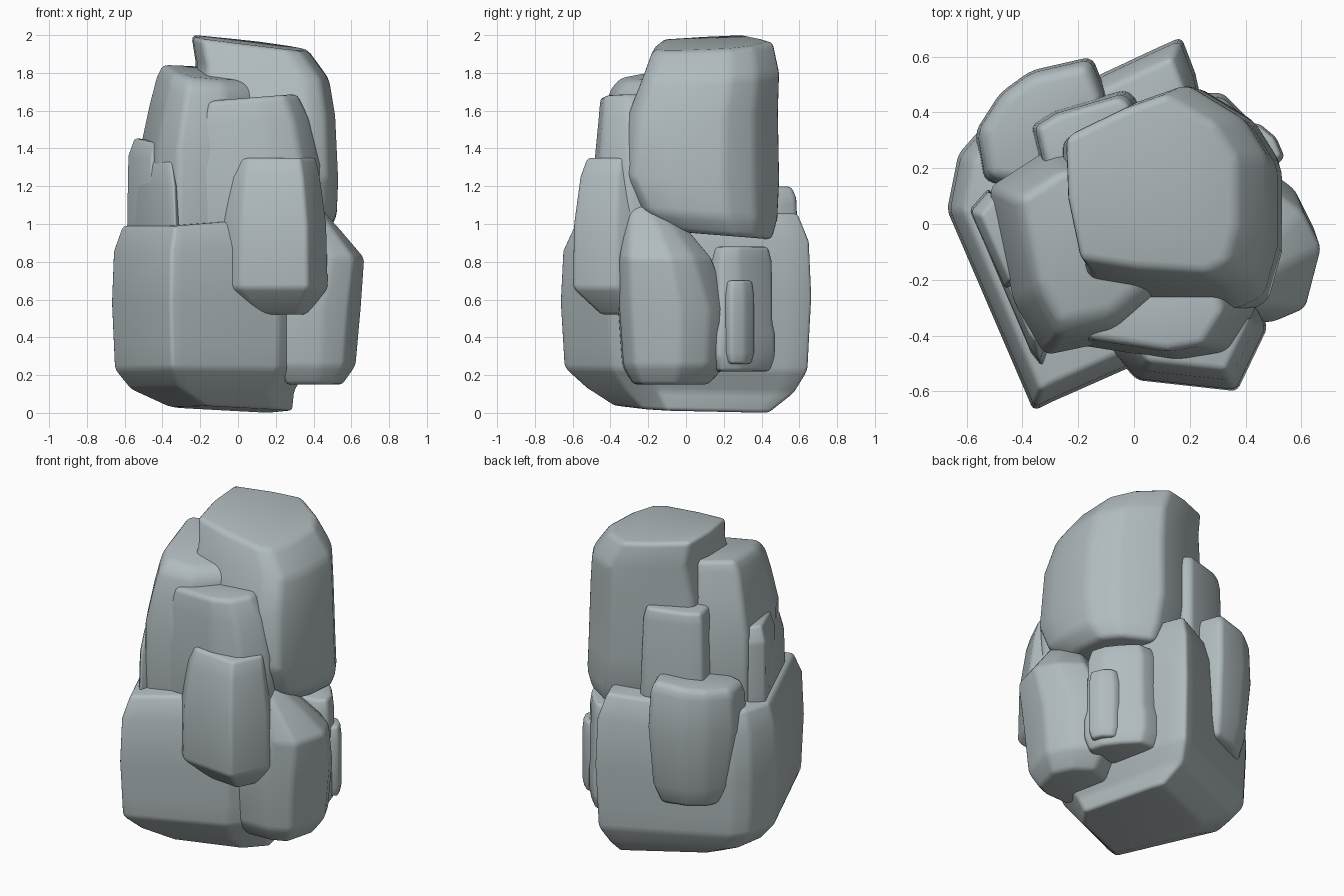
import bpy
import bmesh
from mathutils import Vector

default_cube = bpy.data.objects.get("Cube")
if default_cube:
    bpy.data.objects.remove(default_cube, do_unlink=True)

# One stone colour for every boulder
STONE_COLOUR = (0.44, 0.50, 0.52, 1.0)
stone = bpy.data.materials.new("blue_grey_stone")
stone.use_nodes = True
stone.diffuse_color = STONE_COLOUR
shader = next(node for node in stone.node_tree.nodes if node.type == "BSDF_PRINCIPLED")
shader.inputs["Base Color"].default_value = STONE_COLOUR
shader.inputs["Roughness"].default_value = 0.8


def boulder(name, outline, layers, top_slope=(0, 0), bottom_slope=(0, 0), rounding=.03):
    """Loft a plan outline through layers of (height, scale, shift x, shift y)."""
    corners = [Vector(point) for point in outline]
    low = Vector((min(c.x for c in corners), min(c.y for c in corners)))
    high = Vector((max(c.x for c in corners), max(c.y for c in corners)))
    centre = (low + high) / 2
    top_slope, bottom_slope = Vector(top_slope), Vector(bottom_slope)

    bm = bmesh.new()
    rings = []
    for index, (height, scale, *shift) in enumerate(layers):
        offset = Vector(shift) if shift else Vector((0, 0))
        blend = index / (len(layers) - 1)
        slope = bottom_slope.lerp(top_slope, blend)
        ring = []
        for corner in corners:
            local = (corner - centre) * scale
            place = centre + local + offset
            ring.append(bm.verts.new((place.x, place.y, height + slope.dot(local))))
        rings.append(ring)

    # Side walls between neighbouring rings, then the two caps
    count = len(corners)
    for lower, upper in zip(rings, rings[1:]):
        for i in range(count):
            j = (i + 1) % count
            bm.faces.new((lower[i], lower[j], upper[j], upper[i]))
    bm.faces.new(rings[0])
    bm.faces.new(rings[-1])
    bmesh.ops.recalc_face_normals(bm, faces=bm.faces)
    for face in bm.faces:
        face.smooth = True

    mesh = bpy.data.meshes.new(name)
    bm.to_mesh(mesh)
    bm.free()
    mesh.materials.append(stone)
    rock = bpy.data.objects.new(name, mesh)
    bpy.context.collection.objects.link(rock)

    # Worn, rounded edges
    bevel = rock.modifiers.new("worn_edges", "BEVEL")
    bevel.width = rounding
    bevel.segments = 3
    bevel.limit_method = "ANGLE"
    bevel.angle_limit = 0.3
    return rock


# Large block carrying the pile
boulder("base_boulder",
        outline=[(-.67, .05), (-.36, -.67), (-.3, -.64), (.22, -.41), (.38, -.2),
                 (.22, .54), (.17, .67), (.08, .63), (-.56, .33), (-.63, .25)],
        layers=[(.02, .62, .11, .03), (.12, .83, .01, .02), (.23, .97), (.36, .98),
                (.6, 1), (.88, .98), (1.02, .89)],
        top_slope=(.07, .03), bottom_slope=(-.04, -.03))

# Tall cap boulder at the summit
boulder("summit_boulder",
        outline=[(-.27, .3), (-.26, .02), (-.2, -.27), (.06, -.31), (.38, -.33), (.48, -.28),
                 (.53, -.1), (.53, .2), (.43, .36), (.2, .5), (0, .43)],
        layers=[(.94, .66, .07, .1), (1.05, .88, .04, .04), (1.25, 1), (1.6, .96, 0, .01),
                (1.8, .88, 0, .05), (1.96, .77, -.07, .06)],
        top_slope=(-.12, .04), bottom_slope=(0, -.08))

# Shoulder boulder leaning on the summit
boulder("shoulder_boulder",
        outline=[(-.52, .13), (-.43, -.28), (-.32, -.47), (-.08, -.42), (.12, -.25),
                 (0, .3), (-.32, .26)],
        layers=[(.85, 1), (1.4, 1), (1.6, .92, .02, 0), (1.74, .83, .03, 0),
                (1.8, .73, .03, .02)],
        top_slope=(-.12, .12))

# Pair of upright slabs on the front
boulder("front_slab_rear",
        outline=[(-.22, -.43), (.16, -.49), (.34, -.46), (.44, -.3), (.4, -.1), (-.18, -.1)],
        layers=[(.56, .75, .03, 0), (.75, .97), (1.3, 1), (1.54, .88, -.02, 0),
                (1.67, .72, -.03, -.02)],
        top_slope=(.08, 0))
boulder("front_slab_outer",
        outline=[(-.09, -.45), (.01, -.56), (.37, -.6), (.48, -.37), (.4, -.2), (0, -.2)],
        layers=[(.52, .55, .02, .06), (.66, 1), (1, .97), (1.25, .85, 0, .01),
                (1.35, .77, 0, .03)],
        rounding=.02)

# Bulging boulder on the left flank
boulder("flank_boulder",
        outline=[(.68, -.03), (.6, .13), (.44, .25), (.2, .15), (.22, -.37),
                 (.47, -.36), (.61, -.3)],
        layers=[(.15, .65, -.04, -.02), (.25, .9, -.03, 0), (.55, .97, -.02, 0),
                (.82, .8, .04, -.05), (.97, .56, -.03, -.1), (1.1, .28, -.08, -.16)])

# Small wedged stones behind the flank
boulder("wedge_stone",
        outline=[(.2, .13), (.45, .13), (.51, .18), (.48, .28), (.41, .37), (.32, .46), (.2, .46)],
        layers=[(.22, .9), (.3, 1.06), (.42, 1.06), (.48, .98), (.8, .96), (.88, .84)],
        rounding=.02)
boulder("wedge_chip",
        outline=[(.42, .2), (.51, .21), (.54, .24), (.51, .31), (.45, .36), (.38, .36)],
        layers=[(.26, .8), (.32, 1), (.62, 1), (.7, .85)],
        rounding=.015)

# Leaning flakes on the right side
boulder("side_flake_inner",
        outline=[(-.59, .05), (-.52, .13), (-.38, -.2), (-.46, -.24)],
        layers=[(.8, 1), (1.05, 1), (1.35, .95), (1.44, .82, .02, 0)],
        top_slope=(-.12, .05), rounding=.015)
boulder("side_flake_outer",
        outline=[(-.55, -.04), (-.47, 0), (-.3, -.42), (-.33, -.51), (-.37, -.46)],
        layers=[(.85, 1), (1, 1), (1.2, .92), (1.33, .65, .01, 0)],
        rounding=.015)

# Stones against the back
boulder("back_boulder",
        outline=[(-.57, .33), (-.54, .15), (-.3, .1), (-.09, .45), (-.15, .6),
                 (-.37, .55), (-.48, .47)],
        layers=[(.42, .72, .01, -.01), (.55, .88, .01, 0), (.9, 1), (1.12, .96), (1.18, .86)],
        top_slope=(.08, .05))
boulder("back_slab",
        outline=[(-.36, .35), (-.3, .1), (0, .2), (0, .44), (-.04, .47), (-.28, .4)],
        layers=[(.9, 1.08), (1.15, 1.04), (1.52, .98), (1.59, .9)],
        rounding=.02)
